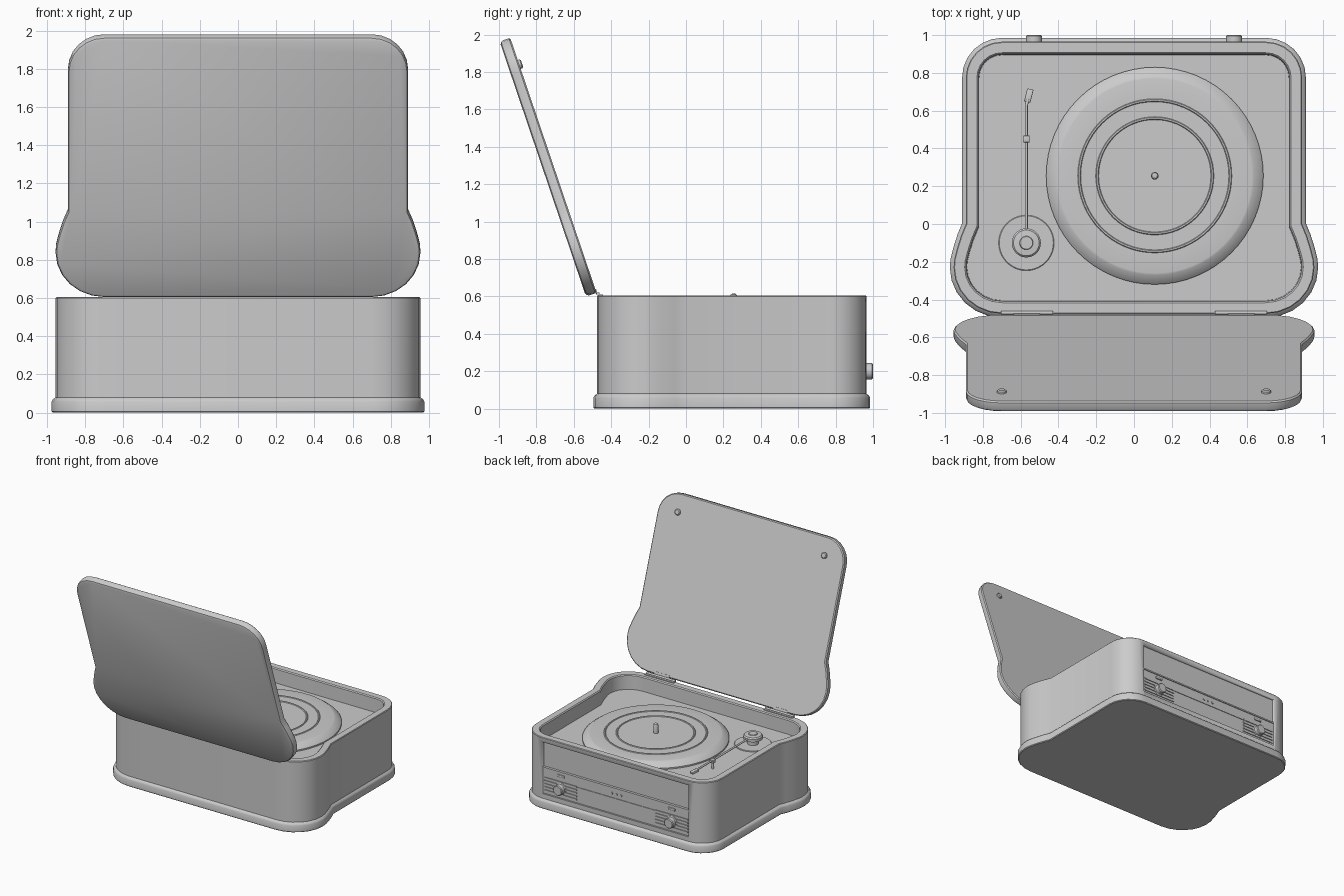
import bpy, bmesh, math
from mathutils import Vector, Matrix

if "Cube" in bpy.data.objects:
    bpy.data.objects.remove(bpy.data.objects["Cube"])

# ---------- helpers ----------
def finish(name, bm, loc=(0, 0, 0), rot=(0, 0, 0), angle=32):
    bmesh.ops.recalc_face_normals(bm, faces=bm.faces[:])
    me = bpy.data.meshes.new(name)
    bm.to_mesh(me)
    bm.free()
    ob = bpy.data.objects.new(name, me)
    bpy.context.collection.objects.link(ob)
    ob.location, ob.rotation_euler = loc, rot
    bpy.ops.object.select_all(action='DESELECT')
    ob.select_set(True)
    bpy.context.view_layer.objects.active = ob
    bpy.ops.object.shade_smooth_by_angle(angle=math.radians(angle))
    return ob

def skin(bm, rings):
    for a, b in zip(rings, rings[1:]):
        n = len(a)
        for i in range(n):
            j = (i + 1) % n
            bm.faces.new((a[i], a[j], b[j], b[i]))
    bm.faces.new(rings[0])
    bm.faces.new(rings[-1])

def arc(cx, cy, rx, ry, a0, a1, n=6):
    for i in range(n + 1):
        t = math.radians(a0 + (a1 - a0) * i / n)
        yield (cx + rx * math.cos(t), cy + ry * math.sin(t))

# plan outline of the case: narrow at the panel side, bulging at the hinge side
HALF = (list(arc(0.70, 0.775, 0.19, 0.19, 90, 0)) +
        [(0.89, 0.0), (0.915, -0.06), (0.937, -0.13), (0.951, -0.185)] +
        list(arc(0.70, -0.23, 0.255, 0.245, 0, -90)))
OUTLINE = [Vector(p) for p in HALF + [(-x, y) for x, y in reversed(HALF)]]

def offset(o):
    out, n = [], len(OUTLINE)
    for i, p in enumerate(OUTLINE):
        d1 = (p - OUTLINE[i - 1]).normalized()
        d2 = (OUTLINE[(i + 1) % n] - p).normalized()
        n1, n2 = Vector((-d1.y, d1.x)), Vector((-d2.y, d2.x))
        out.append(p + (n1 + n2) * (o / (1 + n1.dot(n2))))
    return out

def loft(name, levels, dy=0, **kw):
    bm = bmesh.new()
    skin(bm, [[bm.verts.new((p.x, p.y + dy, z)) for p in offset(o)] for o, z in levels])
    return finish(name, bm, **kw)

def lathe(name, prof, seg=32, **kw):
    bm = bmesh.new()
    skin(bm, [[bm.verts.new((r * math.cos(2 * math.pi * i / seg),
                             r * math.sin(2 * math.pi * i / seg), z))
               for i in range(seg)] for r, z in prof])
    return finish(name, bm, **kw)

def box(name, x, y, z, rot=(0, 0, 0), bevel=0):
    """x, y, z are (min, max) pairs"""
    bm = bmesh.new()
    bmesh.ops.create_cube(bm, size=1, matrix=Matrix.Diagonal(
        (x[1] - x[0], y[1] - y[0], z[1] - z[0], 1)))
    if bevel:
        bmesh.ops.bevel(bm, geom=bm.edges[:], offset=bevel, segments=2,
                        affect='EDGES', profile=0.5)
    return finish(name, bm, [sum(v) / 2 for v in (x, y, z)], rot)

def rod(name, a, b, r, seg=12):
    a, b = Vector(a), Vector(b)
    return lathe(name, [(r, 0), (r, (b - a).length)], seg, loc=a,
                 rot=(b - a).to_track_quat('Z', 'Y').to_euler())

# ---------- case ----------
FLOOR = 0.48
loft("base_plinth", [(0.014, 0), (0.02, 0.006), (0.02, 0.058), (0.014, 0.07), (0, 0.08)])
case = loft("case_body", [(0, 0.07), (0, 0.60), (-0.005, 0.605), (-0.058, 0.605),
                          (-0.066, 0.597), (-0.07, FLOOR)])

# recess for the control panel
cutter = box("panel_cutter", (-0.7, 0.7), (0.935, 1.1), (0.12, 0.565))
cutter.hide_render = True
mod = case.modifiers.new("recess", 'BOOLEAN')
mod.operation, mod.solver, mod.object = 'DIFFERENCE', 'EXACT', cutter
bpy.context.view_layer.objects.active = case
bpy.ops.object.modifier_apply(modifier=mod.name)
bpy.data.objects.remove(cutter)

# ---------- control panel ----------
box("lower_fascia", (-0.7, 0.7), (0.93, 0.95), (0.12, 0.335))
box("panel_divider", (-0.7, 0.7), (0.93, 0.957), (0.335, 0.347))
box("tuning_strip", (-0.42, 0.42), (0.94, 0.955), (0.25, 0.257))
for i in (-1, 0, 1):
    lathe(f"indicator_{i + 2}", [(0.011, 0), (0.011, 0.008)], 12,
          loc=(i * 0.045, 0.949, 0.292), rot=(-math.pi / 2, 0, 0))
for side, s in (("left", -1), ("right", 1)):
    lathe(f"{side}_knob", [(0.05, 0), (0.05, 0.012), (0.043, 0.016), (0.043, 0.05), (0.037, 0.056)],
          24, loc=(s * 0.53, 0.944, 0.2), rot=(-math.pi / 2, 0, 0))
    box(f"{side}_button", (s * 0.53 - 0.035, s * 0.53 + 0.035), (0.94, 0.96), (0.297, 0.319), bevel=0.007)
    for k in range(5):
        z = 0.143 + k * 0.027
        box(f"{side}_grille_bar_{k + 1}", (s * 0.53 - 0.155, s * 0.53 + 0.155),
            (0.945, 0.957), (z, z + 0.011))

# ---------- turntable ----------
prof = [(0.575, FLOOR - 0.005), (0.575, 0.492), (0.565, 0.502), (0.525, 0.53), (0.515, 0.532)]
for r in (0.40, 0.305):
    prof += [(r + 0.008, 0.532), (r + 0.004, 0.537), (r - 0.004, 0.537), (r - 0.008, 0.532)]
lathe("platter", prof + [(0.03, 0.532)], 64, loc=(0.11, 0.255, 0))
lathe("spindle", [(0.02, 0.53), (0.02, 0.60), (0.016, 0.61), (0.008, 0.615)], 16, loc=(0.11, 0.255, 0))

# ---------- tonearm ----------
PX, PY = -0.57, -0.1
lathe("tonearm_plate", [(0.147, FLOOR - 0.005), (0.147, 0.484), (0.143, 0.487)], 40, loc=(PX, PY, 0))
lathe("tonearm_pivot", [(0.045, 0.48), (0.045, 0.525), (0.077, 0.53), (0.077, 0.555),
                        (0.068, 0.565), (0.036, 0.568), (0.033, 0.574)], 32, loc=(PX, PY, 0))
rod("tonearm_tube", (PX, PY + 0.05, 0.55), (PX, 0.63, 0.55), 0.008)
rod("tonearm_neck", (PX, 0.627, 0.55), (PX + 0.01, 0.67, 0.543), 0.008)
box("cartridge_head", (PX - 0.004, PX + 0.03), (0.645, 0.715), (0.528, 0.548),
    rot=(-0.1, 0, -0.25), bevel=0.004)
rod("arm_rest_post", (PX, 0.45, FLOOR - 0.005), (PX, 0.45, 0.535), 0.01)
box("arm_rest_cradle", (PX - 0.018, PX + 0.018), (0.432, 0.468), (0.53, 0.56), bevel=0.004)

# ---------- lid, opened past vertical ----------
TILT = math.radians(108.7)
HINGE = Vector((0, -0.478, 0.619))
loft("lid", [(-0.008, 0), (0, 0.008), (0, 0.042), (-0.006, 0.054), (-0.018, 0.06)],
     dy=0.475, loc=HINGE, rot=(TILT, 0, 0))
for side, s in (("left", -1), ("right", 1)):
    pos = HINGE + Matrix.Rotation(TILT, 3, 'X') @ Vector((s * 0.7, 1.29, 0.002))
    lathe(f"{side}_lid_bumper", [(0.025, 0), (0.025, 0.012), (0.018, 0.018)], 20,
          loc=pos, rot=(TILT + math.pi, 0, 0))
    # hinge: flat leaf on the rim, knuckle, and leaf on the lid
    x = sorted((s * 0.43, s * 0.705))
    m = s * 0.5675
    box(f"{side}_hinge_leaf", x, (-0.468, -0.443), (0.603, 0.611))
    rod(f"{side}_hinge_knuckle", (x[0], -0.47, 0.614), (x[1], -0.47, 0.614), 0.009)
    box(f"{side}_hinge_lid_leaf", (m - 0.07, m + 0.07), (-0.484, -0.476), (0.61, 0.64),
        rot=(TILT - math.pi / 2, 0, 0))
